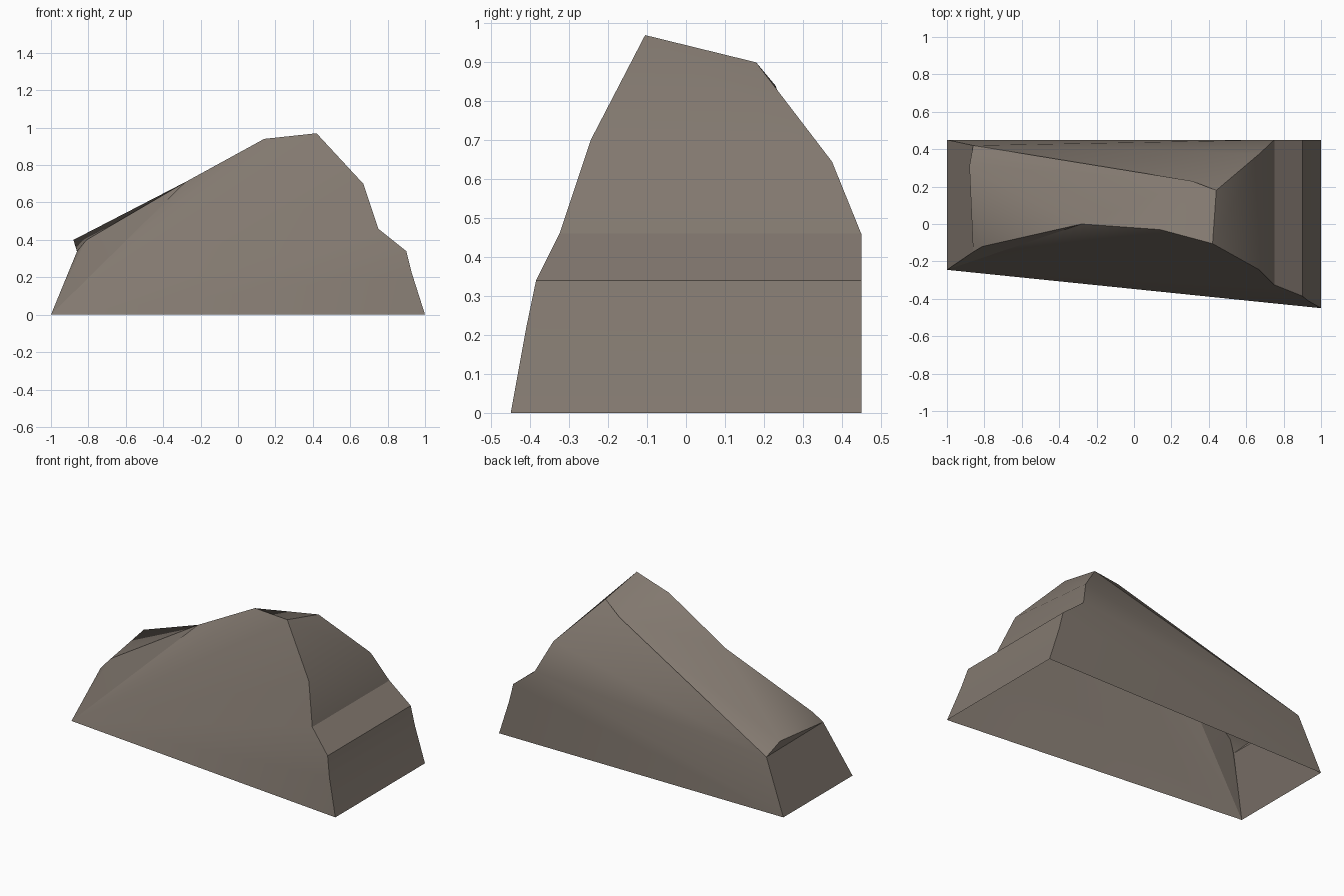
import bpy, bmesh, math

if "Cube" in bpy.data.objects:
    bpy.data.objects.remove(bpy.data.objects["Cube"])

# Stone colour
stone = bpy.data.materials.new("brown_grey_stone")
stone.diffuse_color = (0.225, 0.19, 0.16, 1)
stone.use_nodes = True
stone.node_tree.nodes["Principled BSDF"].inputs["Base Color"].default_value = stone.diffuse_color

# Front rim, from bottom left over the summit to bottom right
FRONT = [(-1, -.245, 0), (-.86, -.15, .34), (-.81, -.12, .40), (-.28, 0, .71),
         (.14, -.03, .94), (.42, -.105, .97), (.67, -.245, .70), (.75, -.325, .46),
         (.90, -.385, .34), (.93, -.41, .22), (1, -.45, 0)]
# Back rim, same direction
BACK = [(-1, .45, 0), (-.86, .42, .335), (-.88, .31, .40), (.31, .23, .84),
        (.44, .18, .90), (.67, .375, .645), (.75, .45, .46), (.90, .45, .34),
        (.93, .45, .22), (1, .45, 0)]

bm = bmesh.new()
f = [bm.verts.new(p) for p in FRONT]
b = [bm.verts.new(p) for p in BACK]


def fan(hub, rim):
    """Triangles from one corner to each edge of a rim."""
    for p, q in zip(rim, rim[1:]):
        bm.faces.new((hub, p, q))


# Front cliff and back cliff
fan(f[0], f[:0:-1])
fan(b[0], [b[1]] + b[6:])
fan(b[1], b[2:7])

# Stepped right slope
for k in range(5, 10):
    bm.faces.new((f[k], f[k + 1], b[k], b[k - 1]))

# Left end with its small overhanging lip
bm.faces.new((f[0], f[1], b[1], b[0]))
fan(b[2], [b[1], f[1], f[2], f[3]])

# Sloping top
fan(b[3], [b[2], f[3], f[4]])
bm.faces.new((f[4], f[5], b[4], b[3]))

# The underside stays open
bmesh.ops.recalc_face_normals(bm, faces=bm.faces)
mesh = bpy.data.meshes.new("rock")
bm.to_mesh(mesh)
bm.free()
mesh.materials.append(stone)
rock = bpy.data.objects.new("rock", mesh)
bpy.context.collection.objects.link(rock)

# Soft shading on the cliffs, sharp ridges
bpy.context.view_layer.objects.active = rock
rock.select_set(True)
bpy.ops.object.shade_smooth_by_angle(angle=math.radians(30))
